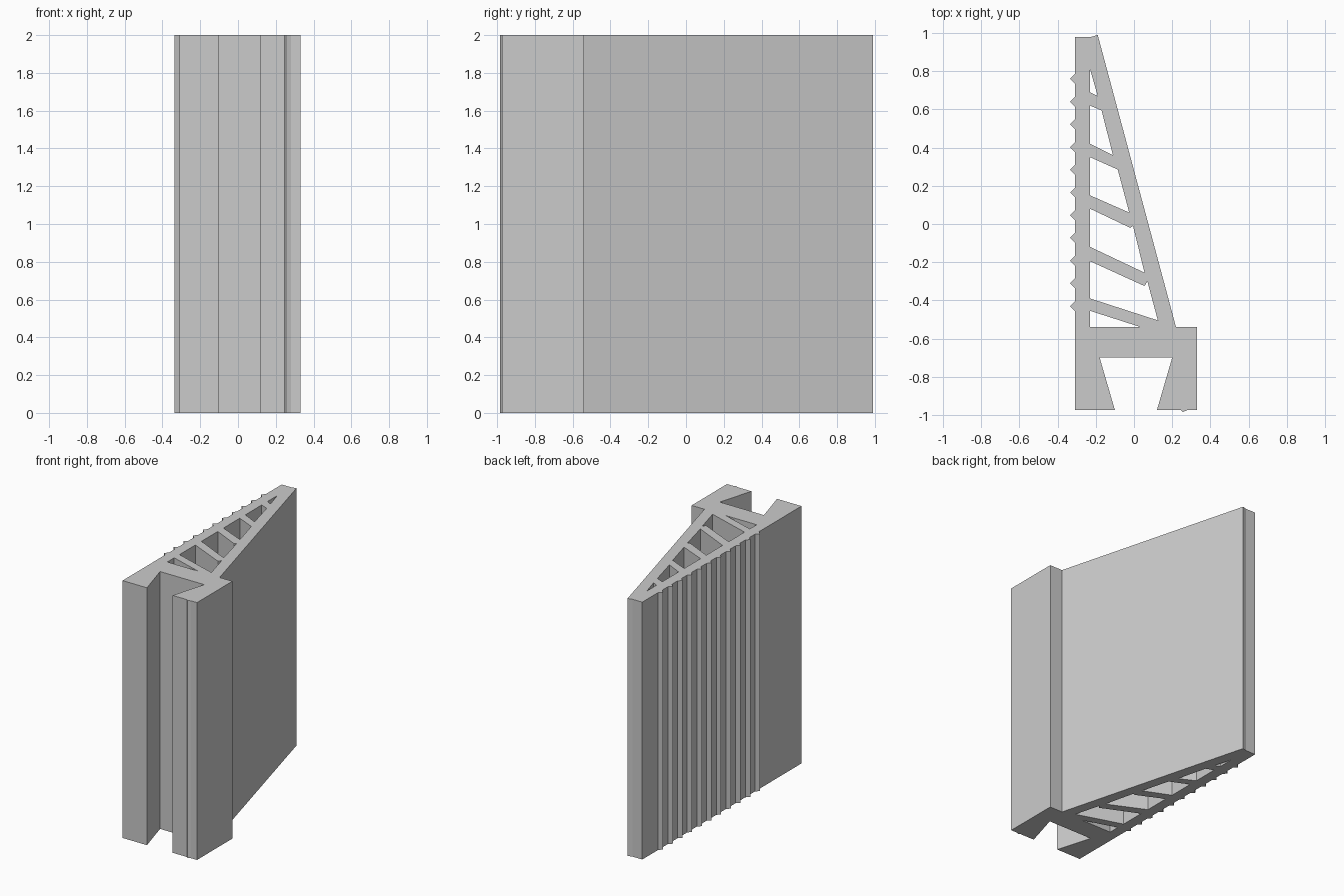
import bpy
import bmesh

default_cube = bpy.data.objects.get("Cube")
if default_cube is not None:
    bpy.data.objects.remove(default_cube, do_unlink=True)

HEIGHT = 2.0
LEFT_WALL = -0.31
INNER_WALL = -0.23
SHELF = -0.54
FOOT = -0.975


def make_material(name, grey):
    """Plain flat colour."""
    colour = (grey, grey, grey, 1.0)
    material = bpy.data.materials.new(name)
    material.use_nodes = True
    material.diffuse_color = colour
    shader = material.node_tree.nodes["Principled BSDF"]
    shader.inputs["Base Color"].default_value = colour
    return material


def add_outline(curve, points):
    """Closed straight-sided loop in the profile plane."""
    spline = curve.splines.new("POLY")
    spline.points.add(len(points) - 1)
    for target, (x, y) in zip(spline.points, points):
        target.co = (x, y, 0.0, 1.0)
    spline.use_cyclic_u = True


def ridge_points(count, first, last, depth, half_width):
    """Row of small grip teeth running down the left wall."""
    points = []
    for index in range(count):
        centre = first + (last - first) * index / (count - 1)
        points.append((LEFT_WALL, centre + half_width))
        points.append((LEFT_WALL - depth, centre))
        points.append((LEFT_WALL, centre - half_width))
    return points


# Foot with a dovetail slot and a tiny nub under the right leg
foot = [
    (LEFT_WALL, FOOT), (-0.10, FOOT), (-0.18, -0.70), (0.20, -0.70),
    (0.12, FOOT), (0.245, FOOT), (0.255, -0.985), (0.28, FOOT),
    (0.33, FOOT), (0.33, SHELF),
]
# Sloping wall and blunt tip
wedge = [(0.22, SHELF), (-0.19, 0.99), (-0.225, 0.98), (LEFT_WALL, 0.98)]
teeth = ridge_points(count=11, first=0.76, last=-0.43, depth=0.025, half_width=0.025)

# Openings between the slanting ribs: wall top, wall bottom, then slope side
openings = [
    (0.81, 0.69, [(-0.19, 0.67)]),
    (0.62, 0.42, [(-0.17, 0.595), (-0.11, 0.36)]),
    (0.35, 0.15, [(-0.085, 0.285), (-0.025, 0.06)]),
    (0.08, -0.12, [(-0.02, -0.02), (-0.005, -0.01), (0.055, -0.255)]),
    (-0.195, -0.39, [(0.055, -0.325), (0.07, -0.30), (0.125, -0.505)]),
    (-0.455, SHELF, [(0.035, SHELF)]),
]

profile = bpy.data.curves.new("wedge_profile", "CURVE")
profile.dimensions = "2D"
profile.fill_mode = "BOTH"
profile.extrude = HEIGHT / 2
add_outline(profile, foot + wedge + teeth)
for top, bottom, slope_side in openings:
    add_outline(profile, [(INNER_WALL, top)] + slope_side + [(INNER_WALL, bottom)])

# Turn the filled profile into one welded solid
profile_object = bpy.data.objects.new("wedge_profile", profile)
bpy.context.collection.objects.link(profile_object)
bpy.context.view_layer.update()
depsgraph = bpy.context.evaluated_depsgraph_get()
mesh = bpy.data.meshes.new_from_object(profile_object.evaluated_get(depsgraph))
bpy.data.objects.remove(profile_object, do_unlink=True)
bpy.data.curves.remove(profile)

bm = bmesh.new()
bm.from_mesh(mesh)
bmesh.ops.remove_doubles(bm, verts=bm.verts, dist=0.0005)
bmesh.ops.translate(bm, verts=bm.verts, vec=(0, 0, HEIGHT / 2))
bmesh.ops.recalc_face_normals(bm, faces=bm.faces)
for face in bm.faces:
    face.smooth = False
    face.material_index = 0
bm.to_mesh(mesh)
bm.free()

mesh.name = "ribbed_wedge"
mesh.materials.clear()
mesh.materials.append(make_material("plain_grey", 0.6))
wedge_object = bpy.data.objects.new("ribbed_wedge", mesh)
bpy.context.collection.objects.link(wedge_object)
